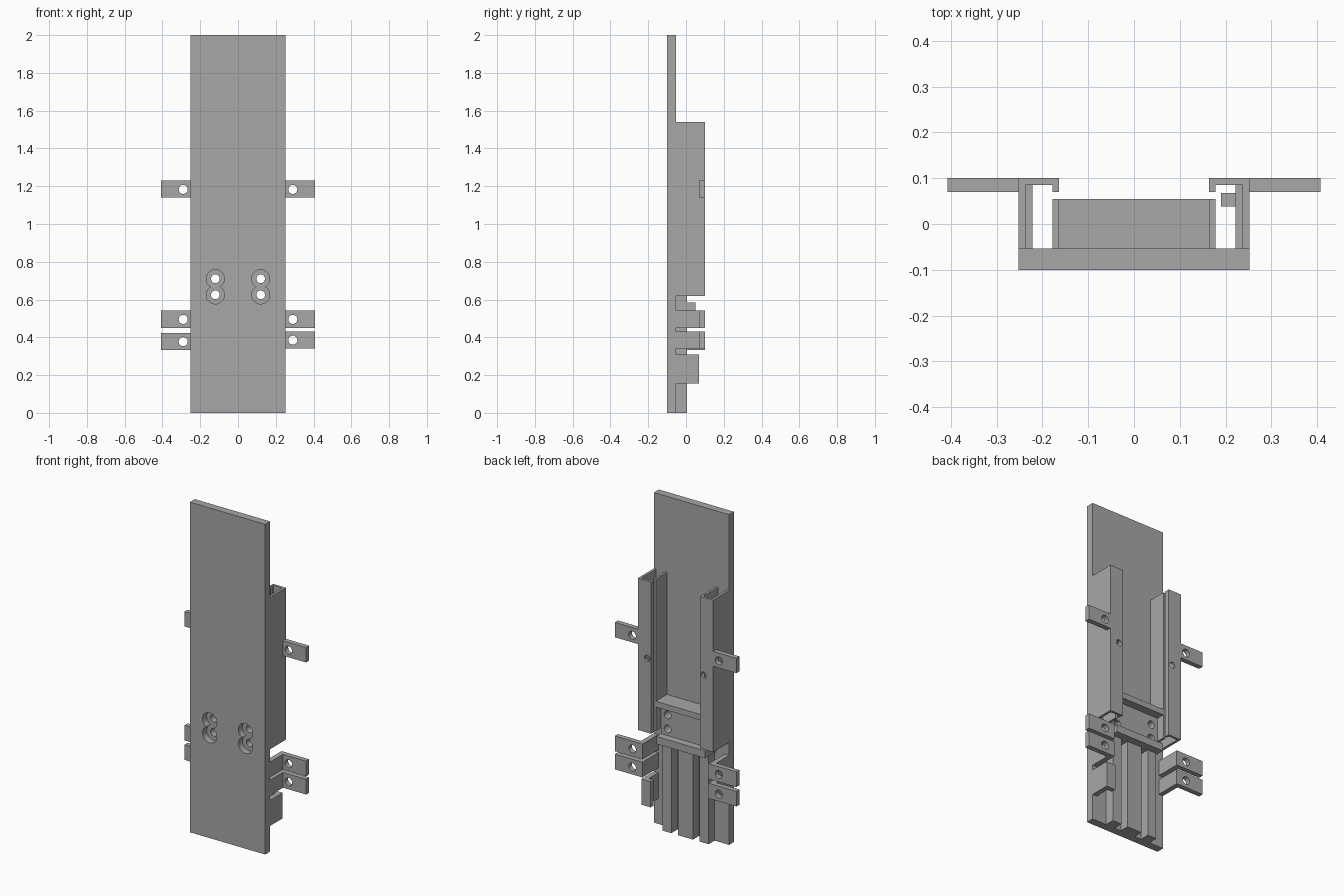
import bpy
import math

if "Cube" in bpy.data.objects:
    bpy.data.objects.remove(bpy.data.objects["Cube"], do_unlink=True)

grey = bpy.data.materials.new("plain_grey")
grey.use_nodes = True
COLOUR = (0.39, 0.39, 0.39, 1)
grey.diffuse_color = COLOUR
grey.node_tree.nodes["Principled BSDF"].inputs["Base Color"].default_value = COLOUR


def box(name, x, y, z):
    """Box spanning the given (low, high) ranges."""
    spans = [sorted(r) for r in (x, y, z)]
    bpy.ops.mesh.primitive_cube_add(size=1, location=[(a + b) / 2 for a, b in spans])
    ob = bpy.context.object
    ob.name = name
    ob.scale = [b - a for a, b in spans]
    bpy.ops.object.transform_apply(location=True, rotation=True, scale=True)
    ob.data.materials.append(grey)
    return ob


def prism(name, outline, z):
    """Extrude a plan outline between two heights."""
    n = len(outline)
    verts = [(px, py, h) for h in z for px, py in outline]
    faces = [tuple(range(n)), tuple(range(n, 2 * n))]
    faces += [(i, (i + 1) % n, n + (i + 1) % n, n + i) for i in range(n)]
    mesh = bpy.data.meshes.new(name)
    mesh.from_pydata(verts, [], faces)
    ob = bpy.data.objects.new(name, mesh)
    bpy.context.collection.objects.link(ob)
    bpy.ops.object.select_all(action='DESELECT')
    ob.select_set(True)
    bpy.context.view_layer.objects.active = ob
    bpy.ops.object.mode_set(mode='EDIT')
    bpy.ops.mesh.select_all(action='SELECT')
    bpy.ops.mesh.normals_make_consistent(inside=False)
    bpy.ops.object.mode_set(mode='OBJECT')
    mesh.materials.append(grey)
    return ob


def drill(ob, x, z, radius, y):
    """Cut a round hole along y."""
    bpy.ops.mesh.primitive_cylinder_add(
        vertices=32, radius=radius, depth=y[1] - y[0],
        location=(x, sum(y) / 2, z), rotation=(math.pi / 2, 0, 0))
    cutter = bpy.context.object
    cutter.hide_render = True
    bpy.ops.object.select_all(action='DESELECT')
    ob.select_set(True)
    bpy.context.view_layer.objects.active = ob
    mod = ob.modifiers.new("hole", 'BOOLEAN')
    mod.operation, mod.solver, mod.object = 'DIFFERENCE', 'EXACT', cutter
    bpy.ops.object.modifier_apply(modifier=mod.name)
    bpy.data.objects.remove(cutter, do_unlink=True)
    bpy.ops.object.shade_smooth_by_angle(angle=math.radians(30))


W = 0.252            # half width of the plate
FRONT, BACK = -0.1, -0.053
TOP = 0.1            # rearmost plane
SCREWS = [(x, z) for x in (-0.12, 0.12) for z in (0.625, 0.71)]

# Back plate and the screw panel with its two shelves
plate = box("back_plate", (-W, W), (FRONT, BACK), (0, 2))
panel = box("screw_panel", (-0.164, 0.164), (BACK, 0.005), (0.54, 0.8))
box("upper_shelf", (-0.164, 0.164), (0.005, 0.055), (0.765, 0.8))
box("lower_shelf", (-0.164, 0.164), (0.005, 0.05), (0.54, 0.585))
for x, z in SCREWS:
    drill(plate, x, z, 0.048, (-0.15, -0.06))
    drill(plate, x, z, 0.023, (-0.15, 0.05))
    drill(panel, x, z, 0.023, (-0.15, 0.05))

# Vertical ridges on the lower plate
for name, x in (("right", (-0.155, -0.095)), ("centre", (-0.05, 0.05)),
                ("left", (0.095, 0.155))):
    box(name + "_ridge", x, (BACK, 0.005), (0, 0.54))

for side, s in (("left", 1), ("right", -1)):
    # Hooked outer rail and plain inner rail
    hook = [(W, BACK), (W, TOP), (0.164, TOP), (0.164, 0.07),
            (0.178, 0.07), (0.178, 0.085), (0.237, 0.085), (0.237, BACK)]
    rail = prism(side + "_outer_rail", [(s * x, y) for x, y in hook], (0.62, 1.54))
    drill(rail, s * 0.19, 1.07, 0.019, (0.06, 0.15))
    box(side + "_inner_rail", (s * 0.164, s * 0.178), (BACK, 0.055), (0.62, 1.54))

    # Upper mounting tab
    tab = box(side + "_upper_tab", (s * W, s * 0.407), (0.07, TOP), (1.14, 1.23))
    drill(tab, s * 0.29, 1.183, 0.024, (0, 0.2))

    # Angled lower mounting brackets
    angle = [(0.222, BACK), (W, BACK), (W, 0.07), (0.407, 0.07),
             (0.407, TOP), (0.222, TOP)]
    low = 0.34 if s > 0 else 0.332
    for name, z in (("middle", 0.45), ("lower", low)):
        bracket = prism(f"{side}_{name}_bracket",
                        [(s * x, y) for x, y in angle], (z, z + 0.092))
        drill(bracket, s * 0.29, z + 0.045, 0.024, (0, 0.2))

# Inward-facing clip on the left edge
clip = [(W, BACK), (W, 0.068), (0.19, 0.068), (0.19, 0.038), (0.222, 0.038), (0.222, BACK)]
prism("left_clip", clip, (0.155, 0.31))
